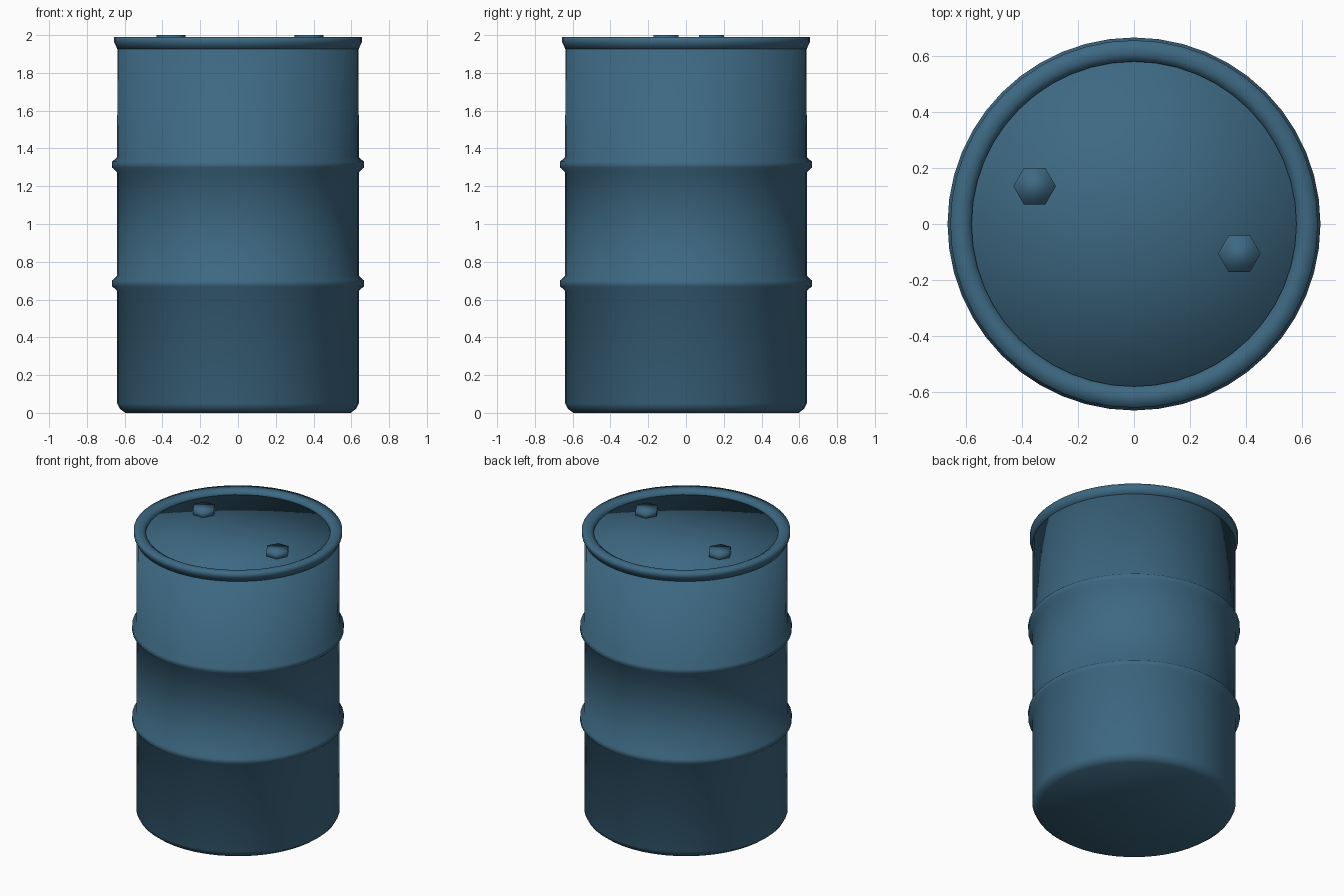
import bpy, bmesh, math

if "Cube" in bpy.data.objects:
    bpy.data.objects.remove(bpy.data.objects["Cube"])

SEG = 48

paint = bpy.data.materials.new("drum_blue")
paint.diffuse_color = (0.047, 0.14, 0.225, 1.0)
paint.use_nodes = True
paint.node_tree.nodes["Principled BSDF"].inputs["Base Color"].default_value = paint.diffuse_color


def finish(name, bm):
    """Turn a bmesh into a smooth, painted object."""
    bmesh.ops.recalc_face_normals(bm, faces=bm.faces)
    for f in bm.faces:
        f.smooth = True
    mesh = bpy.data.meshes.new(name)
    bm.to_mesh(mesh)
    bm.free()
    mesh.materials.append(paint)
    obj = bpy.data.objects.new(name, mesh)
    bpy.context.collection.objects.link(obj)
    return obj


def lathe(name, profile, closed=False):
    """Revolve (radius, z) points about z; radius 0 becomes a single pole."""
    bm = bmesh.new()
    rings = []
    for r, z in profile:
        n = 1 if r == 0 else SEG
        rings.append([bm.verts.new((r * math.cos(2 * math.pi * i / SEG),
                                    r * math.sin(2 * math.pi * i / SEG), z))
                      for i in range(n)])
    pairs = list(zip(rings, rings[1:]))
    if closed:
        pairs.append((rings[-1], rings[0]))
    for a, b in pairs:
        for i in range(SEG):
            j = (i + 1) % SEG
            quad = [a[i % len(a)], a[j % len(a)], b[j % len(b)], b[i % len(b)]]
            bm.faces.new(list(dict.fromkeys(quad)))
    return finish(name, bm)


# Drum body with rounded foot, two rolling ribs and flat lid
body = [(0, 0), (0.597, 0), (0.625, 0.022), (0.64, 0.05)]
for z in (0.686, 1.314):
    body += [(0.64, z - 0.04), (0.666, z - 0.016),
             (0.666, z + 0.016), (0.64, z + 0.04)]
body += [(0.638, 1.96), (0, 1.96)]
lathe("drum_body", body)

# Rolled rim around the lid
lathe("top_rim", [(0.638, 1.925), (0.656, 1.962), (0.656, 1.99), (0.605, 1.99),
                  (0.58, 1.975), (0.58, 1.95), (0.60, 1.925)], closed=True)

# Hexagonal bung caps
for name, x, y in (("large_bung", -0.355, 0.135), ("small_bung", 0.376, -0.106)):
    bm = bmesh.new()
    bmesh.ops.create_cone(bm, cap_ends=True, segments=6, radius1=0.076,
                          radius2=0.076, depth=0.05)
    # put hexagon points on the x axis
    first = max(bm.verts, key=lambda v: v.co.x).co
    turn = -math.atan2(first.y, first.x)
    c, s = math.cos(turn), math.sin(turn)
    for v in bm.verts:
        px, py = v.co.x, v.co.y
        v.co = (c * px - s * py + x, s * px + c * py + y, v.co.z + 1.975)
    finish(name, bm)
